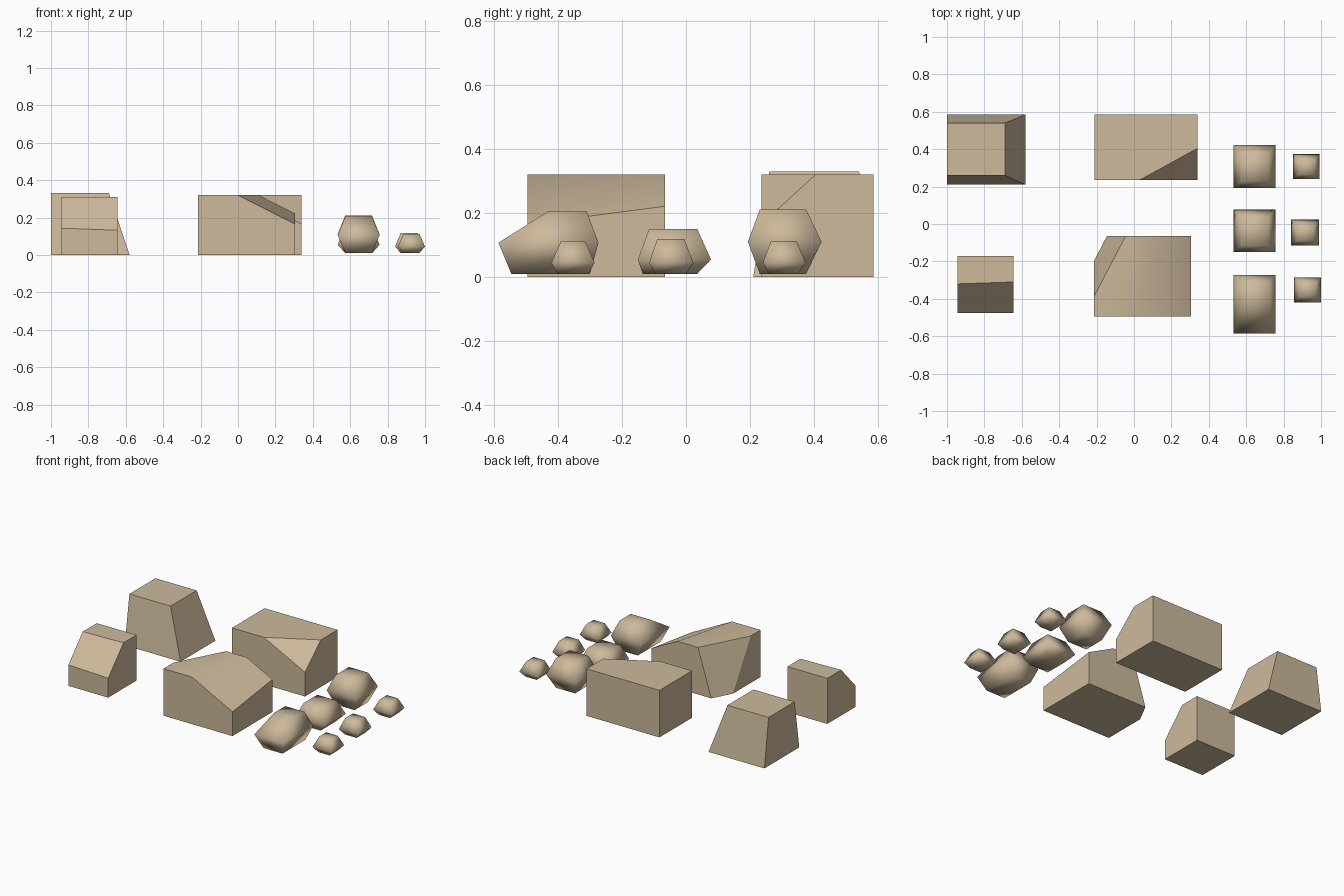
import bpy, bmesh, math
from mathutils import Vector

if "Cube" in bpy.data.objects:
    bpy.data.objects.remove(bpy.data.objects["Cube"])

stone = bpy.data.materials.new("tan stone")
stone.diffuse_color = (0.61, 0.49, 0.33, 1)
stone.use_nodes = True
stone.node_tree.nodes["Principled BSDF"].inputs["Base Color"].default_value = stone.diffuse_color


def finish(name, bm, angle):
    bmesh.ops.recalc_face_normals(bm, faces=bm.faces[:])
    me = bpy.data.meshes.new(name)
    bm.to_mesh(me)
    bm.free()
    ob = bpy.data.objects.new(name, me)
    bpy.context.collection.objects.link(ob)
    me.materials.append(stone)
    bpy.ops.object.select_all(action='DESELECT')
    ob.select_set(True)
    bpy.context.view_layer.objects.active = ob
    if angle:
        bpy.ops.object.shade_smooth_by_angle(angle=math.radians(angle))
    else:
        bpy.ops.object.shade_smooth()


def loft(rings):
    """Stack of rectangles (x0, x1, y0, y1, z) joined bottom to top."""
    bm = bmesh.new()
    loops = [[bm.verts.new(p) for p in ((a, c, z), (b, c, z), (b, d, z), (a, d, z))]
             for a, b, c, d, z in rings]
    bm.faces.new(loops[0][::-1])
    bm.faces.new(loops[-1])
    for lo, hi in zip(loops, loops[1:]):
        for i in range(4):
            j = (i + 1) % 4
            bm.faces.new((lo[i], lo[j], hi[j], hi[i]))
    return bm


def block(name, rings, cuts=()):
    """Boulder: lofted block with corners sliced off by three-point planes."""
    bm = loft(rings)
    for p, q, r in cuts:
        p, q, r = Vector(p), Vector(q), Vector(r)
        n = (q - p).cross(r - p).normalized()
        if n.z < 0:
            n = -n
        bmesh.ops.bisect_plane(bm, geom=bm.verts[:] + bm.edges[:] + bm.faces[:],
                               plane_co=p, plane_no=n, clear_outer=True)
        bmesh.ops.holes_fill(bm, edges=[e for e in bm.edges if e.is_boundary])
    finish(name, bm, 30)


def pebble(name, x, y, z, ins_x, low_y, top_y):
    """Pebble: wide middle ring, narrower bottom and top rings."""
    (x0, x1), (y0, y1), (zb, zm, zt) = x, y, z
    finish(name, loft([(x0 + ins_x, x1 - ins_x, *low_y, zb),
                       (x0, x1, y0, y1, zm),
                       (x0 + ins_x, x1 - ins_x, *top_y, zt)]), 0)


# Large boulders
block("tapered_boulder", [(-1, -.58, .21, .585, 0), (-1, -.69, .26, .54, .33)])
block("back_boulder", [(-.21, .34, .235, .585, 0), (-.21, .34, .235, .585, .32)],
      [((.03, .235, .32), (.34, .405, .32), (.34, .235, .165))])
block("middle_boulder", [(-.215, .305, -.495, -.065, 0), (-.215, .305, -.495, -.065, .32)],
      [((0, -.495, .32), (.11, -.065, .32), (.305, -.495, .165)),
       ((-.045, -.065, .32), (-.215, -.39, .32), (-.145, -.065, 0))])
block("small_boulder", [(-.945, -.645, -.475, -.17, 0), (-.945, -.645, -.475, -.17, .31)],
      [((-.945, -.32, .31), (-.645, -.31, .31), (-.945, -.475, .143))])

# Medium pebbles
mx = (.533, .757)
pebble("back_pebble", mx, (.193, .423), (.01, .11, .21), .04, (.23, .375), (.23, .375))
pebble("middle_pebble", mx, (-.15, .078), (.01, .055, .15), .04, (-.135, .035), (-.115, .035))
pebble("front_pebble", mx, (-.585, -.273), (.01, .107, .205), .04, (-.545, -.3), (-.43, -.31))

# Tiny pebbles
pebble("back_tiny_pebble", (.85, .993), (.24, .373), (.01, .045, .112), .03, (.26, .35), (.265, .345))
pebble("middle_tiny_pebble", (.84, .99), (-.115, .023), (.01, .045, .118), .03, (-.095, 0), (-.09, -.005))
pebble("front_tiny_pebble", (.855, 1.0), (-.42, -.285), (.01, .045, .112), .03, (-.4, -.305), (-.39, -.315))
